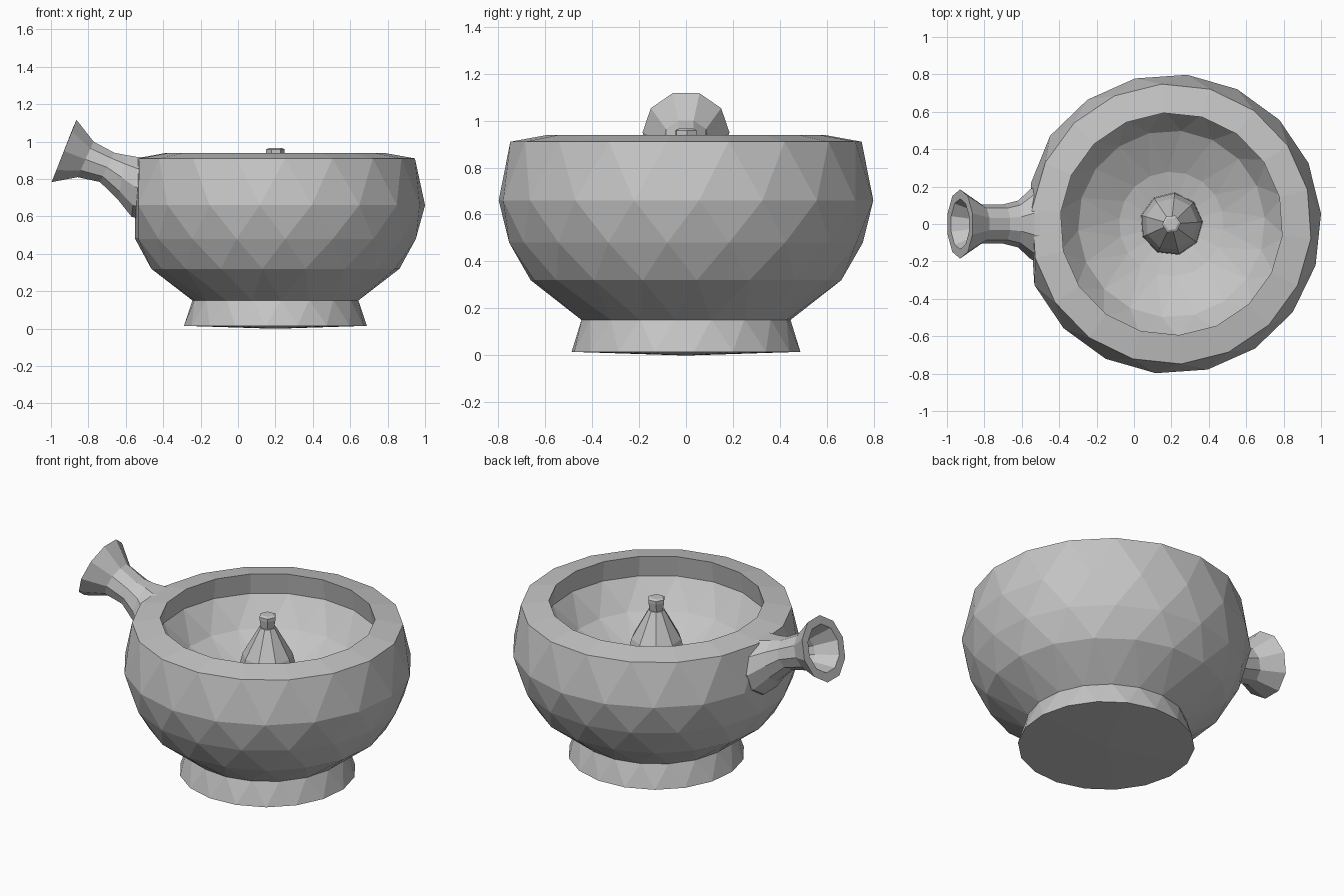
import bpy, bmesh
from math import cos, sin, pi, radians
from mathutils import Vector

cube = bpy.data.objects.get("Cube")
if cube:
    bpy.data.objects.remove(cube, do_unlink=True)

stone = bpy.data.materials.new("grey stone")
stone.use_nodes = True
GREY = (0.56, 0.56, 0.56, 1)
stone.diffuse_color = GREY
stone.node_tree.nodes["Principled BSDF"].inputs["Base Color"].default_value = GREY


def loft(name, rings):
    """Skin rings of (points, half_step); half-step changes give triangles."""
    bm = bmesh.new()
    loops = [([bm.verts.new(p) for p in pts], half) for pts, half in rings]
    for (a, ha), (b, hb) in zip(loops, loops[1:]):
        n = len(a)
        for i in range(n):
            j = (i + 1) % n
            if ha == hb:
                bm.faces.new((a[i], a[j], b[j], b[i]))
            elif hb:
                bm.faces.new((a[i], a[j], b[i]))
                bm.faces.new((a[j], b[j], b[i]))
            else:
                bm.faces.new((a[i], a[j], b[j]))
                bm.faces.new((a[i], b[j], b[i]))
    bm.faces.new(loops[0][0])
    bm.faces.new(loops[-1][0])
    bmesh.ops.recalc_face_normals(bm, faces=bm.faces)
    mesh = bpy.data.meshes.new(name)
    bm.to_mesh(mesh)
    bm.free()
    mesh.materials.append(stone)
    obj = bpy.data.objects.new(name, mesh)
    bpy.context.collection.objects.link(obj)


def lathe(name, sides, profile):
    """Turn (radius, height, half_step) rows, flattened where the stem joins."""
    rings = []
    for r, z, half in profile:
        angles = [radians(4) + 2 * pi * (i + half / 2) / sides for i in range(sides)]
        rings.append(([(max(-0.55, 0.2 + r * cos(a)), r * sin(a), z)
                       for a in angles], half))
    loft(name, rings)


def tube(name, sides, path):
    """Oval rings from (top_x, top_z, bottom_x, bottom_z, half_width) rows."""
    rings = []
    for tx, tz, bx, bz, w in path:
        mid = Vector((tx + bx, 0, tz + bz)) / 2
        up = Vector((tx - bx, 0, tz - bz)) / 2
        side = Vector((0, w, 0))
        angles = [2 * pi * (i + 0.5) / sides for i in range(sides)]
        rings.append(([mid + up * cos(a) + side * sin(a) for a in angles], 0))
    loft(name, rings)


# Foot with a slightly domed underside
lathe("foot", 18, [(0.02, 0, 0), (0.49, 0.015, 0), (0.445, 0.155, 1)])

# Thick bowl: outside, rim and undercut hollow in one skin
lathe("bowl", 18, [
    (0.445, 0.15, 1), (0.665, 0.32, 0), (0.755, 0.48, 1), (0.802, 0.66, 0),
    (0.75, 0.91, 1), (0.595, 0.938, 1),
    (0.615, 0.81, 1), (0.5, 0.65, 0), (0.28, 0.53, 1), (0.02, 0.47, 1)])

# Central cone and its knob
lathe("centre_cone", 9, [
    (0.17, 0.46, 0), (0.165, 0.62, 0), (0.14, 0.72, 0), (0.045, 0.89, 0)])
lathe("cone_knob", 6, [
    (0.038, 0.87, 0), (0.05, 0.94, 0), (0.05, 0.958, 0), (0.035, 0.966, 0)])

# Hollow stem socket, spreading into the bowl wall, with a flared mouth
tube("stem_socket", 10, [
    (-0.43, 0.925, -0.46, 0.56, 0.22), (-0.53, 0.925, -0.57, 0.59, 0.19),
    (-0.6, 0.935, -0.64, 0.68, 0.125),
    (-0.66, 0.945, -0.74, 0.78, 0.105), (-0.77, 1.005, -0.86, 0.805, 0.105),
    (-0.86, 1.125, -1.0, 0.775, 0.185), (-0.88, 1.08, -0.98, 0.825, 0.135),
    (-0.78, 0.98, -0.84, 0.835, 0.075), (-0.66, 0.92, -0.69, 0.79, 0.07)])
